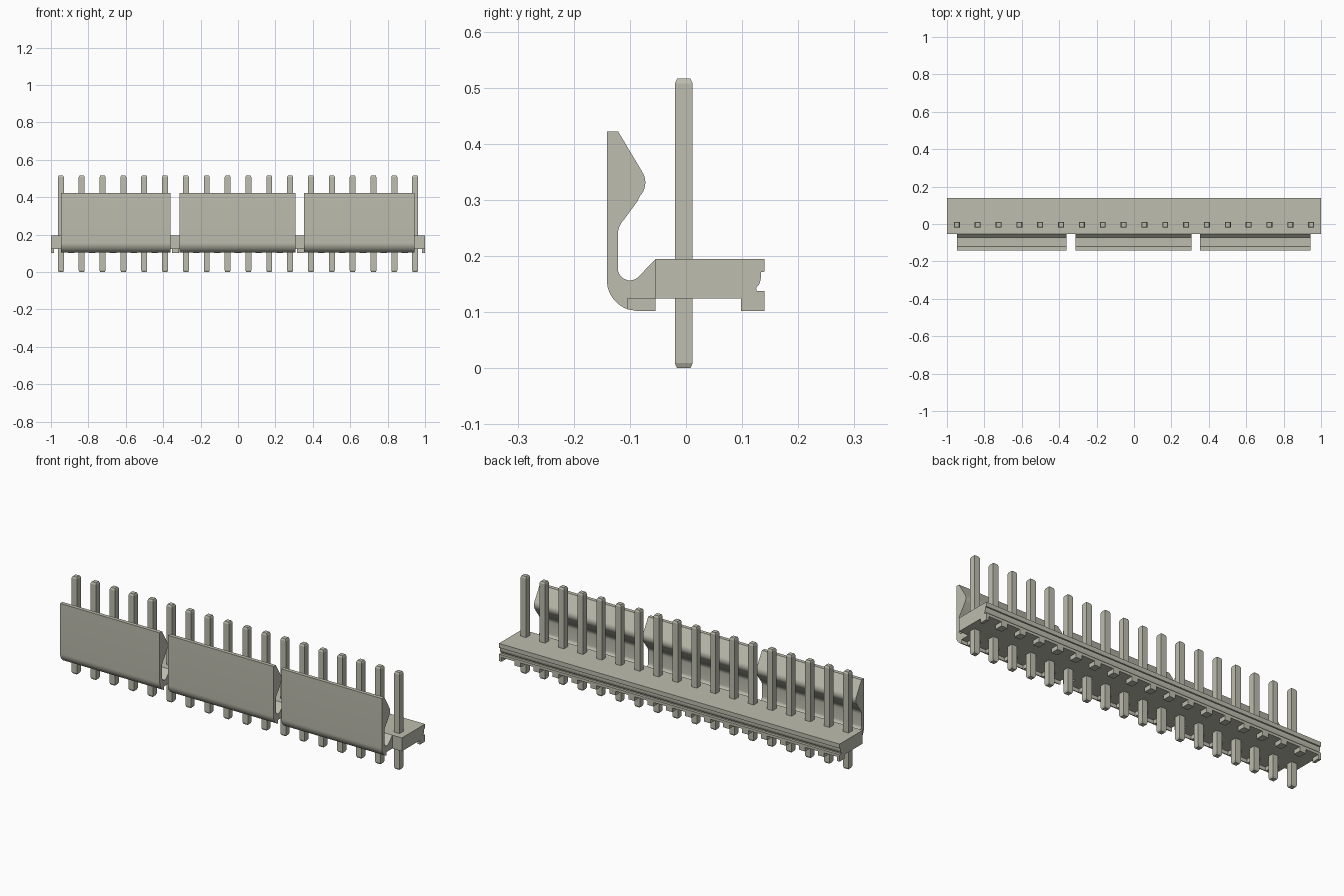
import bpy, bmesh, math

if "Cube" in bpy.data.objects:
    bpy.data.objects.remove(bpy.data.objects["Cube"], do_unlink=True)

COLOR = (0.51, 0.51, 0.43, 1.0)
mat = bpy.data.materials.new("warm grey plastic")
mat.use_nodes = True
mat.diffuse_color = COLOR
mat.node_tree.nodes["Principled BSDF"].inputs["Base Color"].default_value = COLOR

PINS, PITCH = 18, 0.1114
FIRST = -PITCH * (PINS - 1) / 2


def finish(bm, name, smooth=False):
    bmesh.ops.recalc_face_normals(bm, faces=bm.faces)
    me = bpy.data.meshes.new(name)
    bm.to_mesh(me)
    bm.free()
    ob = bpy.data.objects.new(name, me)
    bpy.context.collection.objects.link(ob)
    me.materials.append(mat)
    if smooth:
        bpy.ops.object.select_all(action='DESELECT')
        ob.select_set(True)
        bpy.context.view_layer.objects.active = ob
        bpy.ops.object.shade_smooth_by_angle(angle=math.radians(28))
    return ob


def extrude_profile(name, profile, x0, x1, smooth=False):
    """Sweep a (y, z) outline along x."""
    bm = bmesh.new()
    face = bm.faces.new([bm.verts.new((x0, y, z)) for y, z in profile])
    ext = bmesh.ops.extrude_face_region(bm, geom=[face])["geom"]
    verts = [v for v in ext if isinstance(v, bmesh.types.BMVert)]
    bmesh.ops.translate(bm, verts=verts, vec=(x1 - x0, 0, 0))
    return finish(bm, name, smooth)


def arc(cy, cz, r, a0, a1, n):
    return [(cy + r * math.cos(math.radians(a0 + (a1 - a0) * i / n)),
             cz + r * math.sin(math.radians(a0 + (a1 - a0) * i / n))) for i in range(n + 1)]


# Base bar with a groove along the back
base = [(-0.054, 0.124), (0.14, 0.124), (0.14, 0.138), (0.126, 0.138), (0.125, 0.143),
        (0.130, 0.149), (0.133, 0.157), (0.134, 0.171), (0.14, 0.172), (0.14, 0.195),
        (-0.054, 0.195)]
extrude_profile("base_bar", base, -1, 1)

# Locking latches: curved root, upright wall and rounded hook
latch = [(-0.054, 0.124), (-0.054, 0.195)]
latch += arc(-0.100, 0.178, 0.0215, -45, -180, 10)          # inner root
latch += [(-0.1215, 0.238)]
latch += arc(-0.083, 0.238, 0.0385, 172, 135, 5)            # neck
latch += [(-0.087, 0.297)]
latch += arc(-0.108, 0.331, 0.0355, -42, 34, 10)            # hook nose
latch += [(-0.121, 0.422), (-0.141, 0.422)]
latch += arc(-0.086, 0.157, 0.055, 180, 251, 10)            # outer root
latch += [(-0.104, 0.124)]
LATCHES = [(-0.946, -0.361), (-0.313, 0.307), (0.353, 0.944)]
for i, (x0, x1) in enumerate(LATCHES):
    extrude_profile(f"latch_{i + 1}", latch, x0, x1, smooth=True)

# Standoff feet midway between pins, at the back and under the latches
back_foot = [(0.098, 0.102), (0.14, 0.102), (0.14, 0.124), (0.098, 0.124)]
front_foot = [(-0.104, 0.105), (-0.088, 0.102), (-0.054, 0.102), (-0.054, 0.124), (-0.104, 0.124)]
HALF = 0.018
for i in range(PINS + 1):
    x = FIRST + (i - 0.5) * PITCH
    extrude_profile(f"back_foot_{i + 1}", back_foot, max(-1, x - HALF), min(1, x + HALF))
    if any(a < x - HALF and x + HALF < b for a, b in LATCHES):
        extrude_profile(f"front_foot_{i + 1}", front_foot, x - HALF, x + HALF)

# Square pins with tapered tips
for i in range(PINS):
    bm = bmesh.new()
    rings = []
    for z, h in ((0, 0.012), (0.009, 0.016), (0.507, 0.016), (0.516, 0.012)):
        rings.append([bm.verts.new((FIRST + i * PITCH + sx * h, -0.004 + sy * h, z))
                      for sx, sy in ((-1, -1), (1, -1), (1, 1), (-1, 1))])
    for a, b in zip(rings, rings[1:]):
        for k in range(4):
            bm.faces.new((a[k], a[(k + 1) % 4], b[(k + 1) % 4], b[k]))
    bm.faces.new(rings[0])
    bm.faces.new(rings[-1])
    finish(bm, f"pin_{i + 1}")
